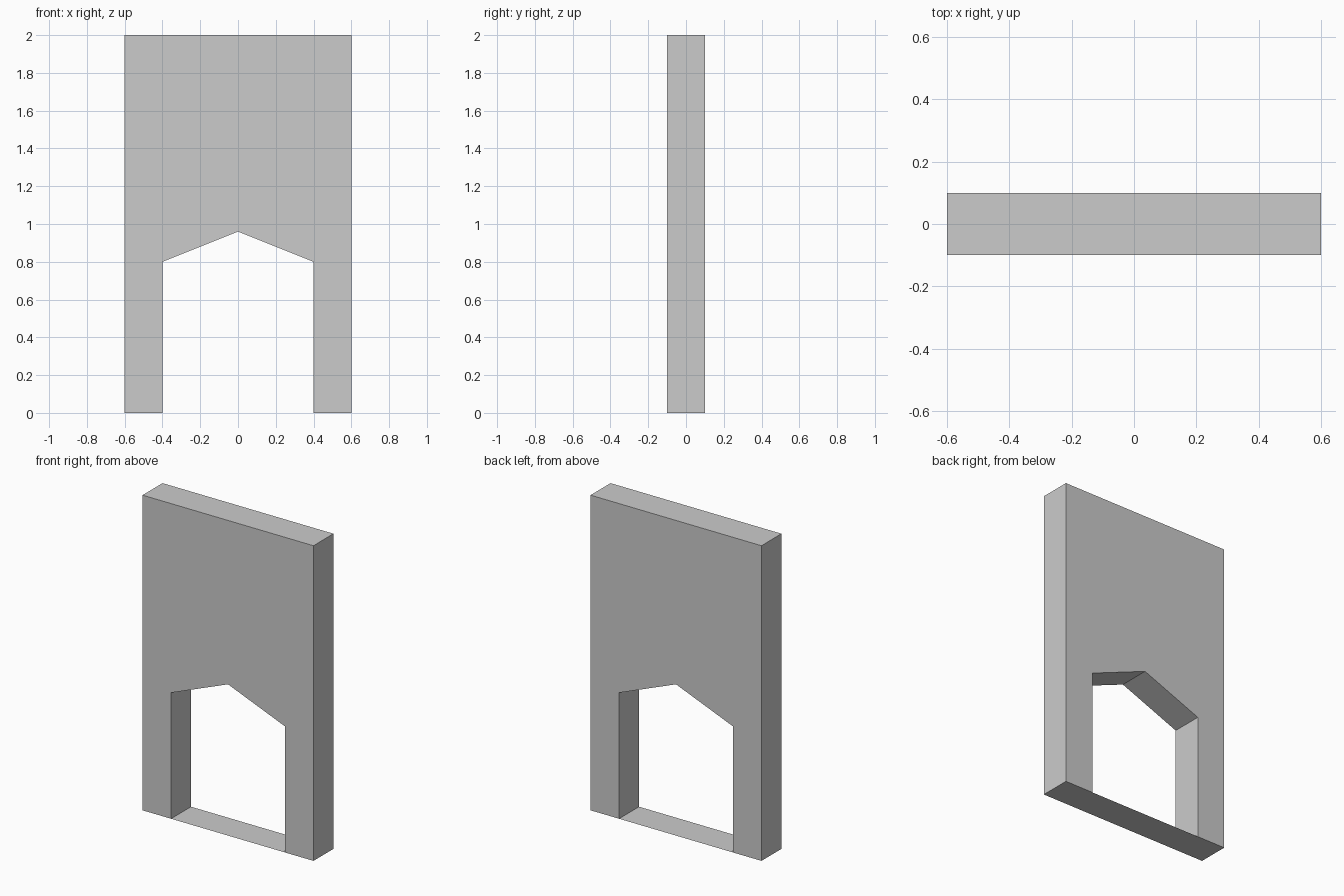
import bpy, bmesh

if "Cube" in bpy.data.objects:
    bpy.data.objects.remove(bpy.data.objects["Cube"])

DEPTH = 0.2


def extruded(name, profile):
    """Extrude an x-z outline along y, centred on y = 0."""
    bm = bmesh.new()
    face = bm.faces.new([bm.verts.new((x, -DEPTH / 2, z)) for x, z in profile])
    new = bmesh.ops.extrude_face_region(bm, geom=[face])["geom"]
    verts = [v for v in new if isinstance(v, bmesh.types.BMVert)]
    bmesh.ops.translate(bm, verts=verts, vec=(0, DEPTH, 0))
    bmesh.ops.recalc_face_normals(bm, faces=bm.faces)
    return finish(name, bm)


def finish(name, bm):
    mesh = bpy.data.meshes.new(name)
    bm.to_mesh(mesh)
    bm.free()
    obj = bpy.data.objects.new(name, mesh)
    bpy.context.collection.objects.link(obj)
    return obj


# Wall panel with a pointed doorway; right half outline is mirrored
half = [(0.4, 0.8), (0.4, 0), (0.6, 0), (0.6, 2)]
outline = [(0, 0.96)] + half + [(-x, z) for x, z in reversed(half)]
extruded("doorway_wall", outline)

# Paper-thin threshold closing the underside of the doorway
bm = bmesh.new()
d = DEPTH / 2
bm.faces.new([bm.verts.new((x, y, 0)) for x, y in
              [(-0.4, -d), (-0.4, d), (0.4, d), (0.4, -d)]])
finish("threshold", bm)
